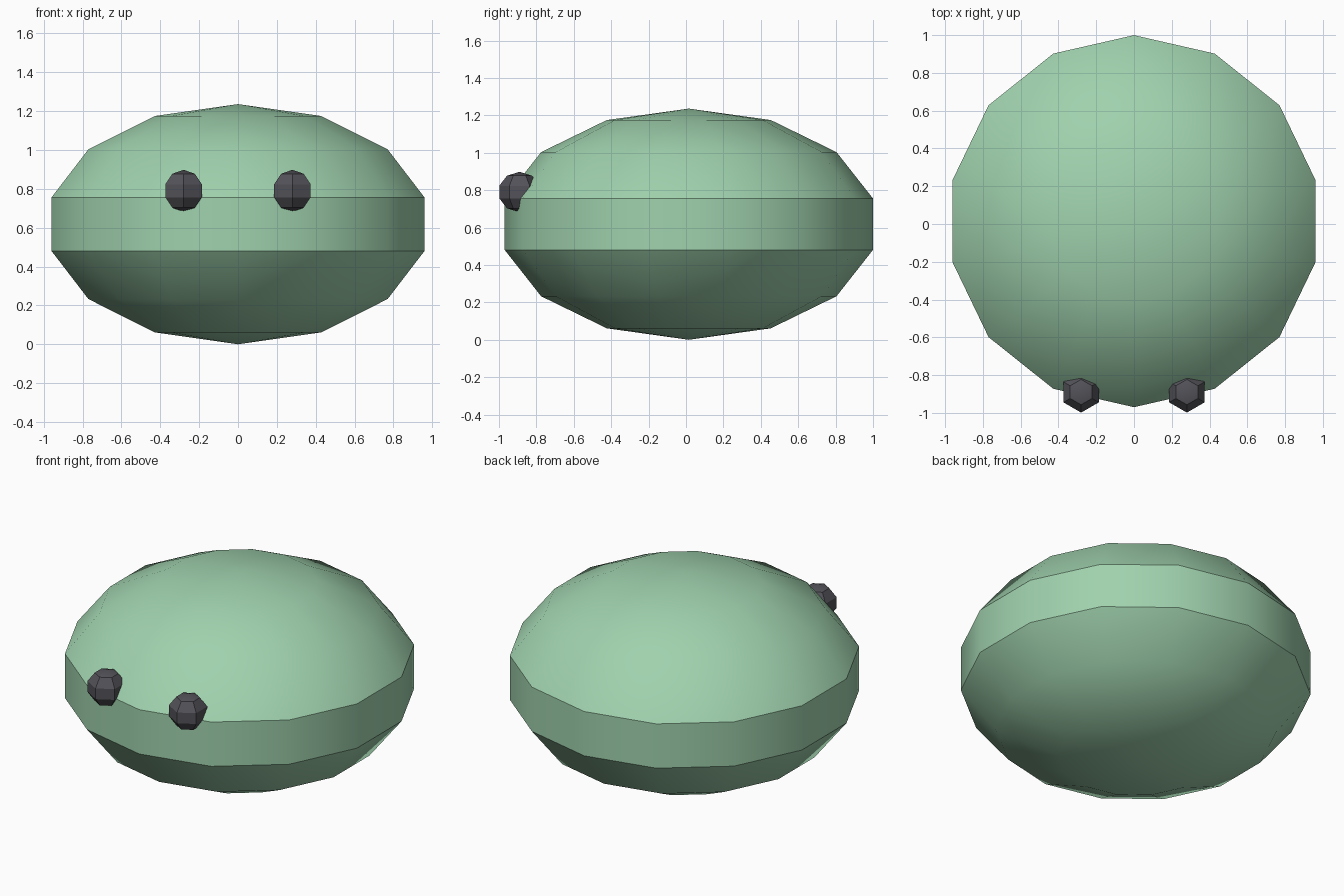
import bpy
import math

cube = bpy.data.objects.get("Cube")
if cube:
    bpy.data.objects.remove(cube, do_unlink=True)


def make_material(name, rgb):
    mat = bpy.data.materials.new(name)
    mat.use_nodes = True
    color = (*rgb, 1.0)
    mat.diffuse_color = color
    for node in mat.node_tree.nodes:
        if node.type == 'BSDF_PRINCIPLED':
            node.inputs["Base Color"].default_value = color
            node.inputs["Roughness"].default_value = 0.8
    return mat


def ellipsoid(name, segments, rings, center, radii, mat):
    """Low-poly sphere with a vertex column on the front (-y)."""
    bpy.ops.mesh.primitive_uv_sphere_add(
        segments=segments, ring_count=rings, radius=1.0, location=center)
    obj = bpy.context.object
    obj.name = obj.data.name = name
    obj.scale = radii
    bpy.ops.object.transform_apply(location=False, rotation=False, scale=True)
    obj.data.materials.append(mat)
    bpy.ops.object.shade_smooth_by_angle(angle=math.radians(30))
    return obj


green = make_material("soft green", (0.35, 0.64, 0.42))
charcoal = make_material("charcoal", (0.085, 0.085, 0.1))

# Squashed round body
ellipsoid("body", 14, 7, (0, 0.015, 0.618), (1.01, 1.01, 0.618), green)

# Pair of eyes sunk into the front of the body
for side, x in (("left", 0.28), ("right", -0.28)):
    ellipsoid(side + "_eye", 6, 5, (x, -0.89, 0.79), (0.114, 0.114, 0.108), charcoal)
